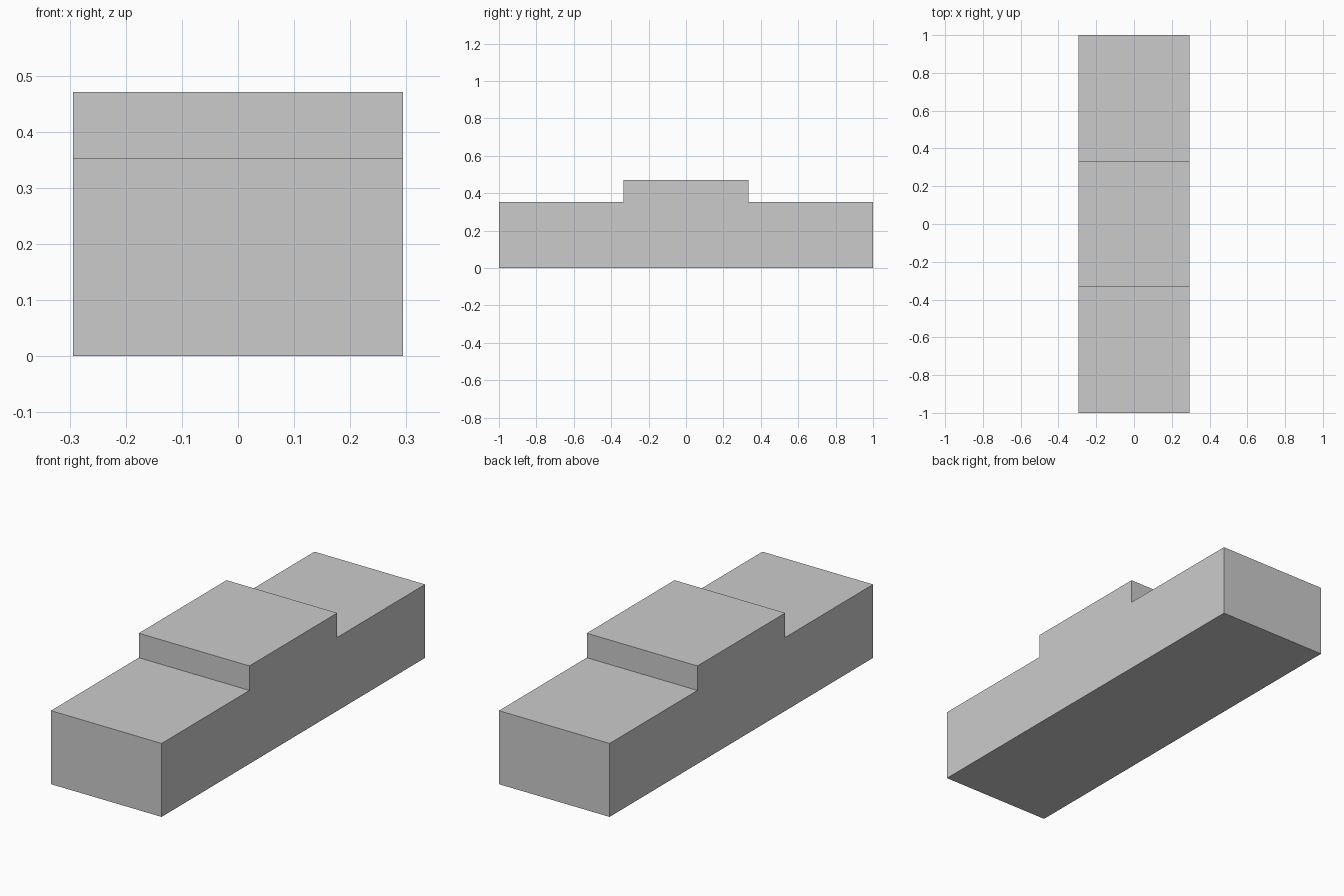
import bpy
import bmesh

cube = bpy.data.objects.get("Cube")
if cube:
    bpy.data.objects.remove(cube, do_unlink=True)

# Plain grey material
GREY = (0.6, 0.6, 0.6, 1.0)
grey = bpy.data.materials.new("plain_grey")
grey.use_nodes = True
grey.diffuse_color = GREY
grey.node_tree.nodes["Principled BSDF"].inputs["Base Color"].default_value = GREY

# Proportions: the body is 34 units long, scaled to a length of 2
UNIT = 1 / 17
HALF_WIDTH = 5 * UNIT
LOW, HIGH = 6 * UNIT, 8 * UNIT
STEP = 1 / 3

# Side profile (y, z), mirrored about the middle
half = [(1, 0), (1, LOW), (STEP, LOW), (STEP, HIGH)]
profile = half + [(-y, z) for y, z in reversed(half)]

# Stepped block: extrude the profile across the width
bm = bmesh.new()
side = bm.faces.new([bm.verts.new((-HALF_WIDTH, y, z)) for y, z in profile])
result = bmesh.ops.extrude_face_region(bm, geom=[side], use_keep_orig=True)
moved = [v for v in result["geom"] if isinstance(v, bmesh.types.BMVert)]
bmesh.ops.translate(bm, verts=moved, vec=(2 * HALF_WIDTH, 0, 0))
bmesh.ops.recalc_face_normals(bm, faces=bm.faces)

mesh = bpy.data.meshes.new("stepped_block")
bm.to_mesh(mesh)
bm.free()
mesh.materials.append(grey)
block = bpy.data.objects.new("stepped_block", mesh)
bpy.context.collection.objects.link(block)
